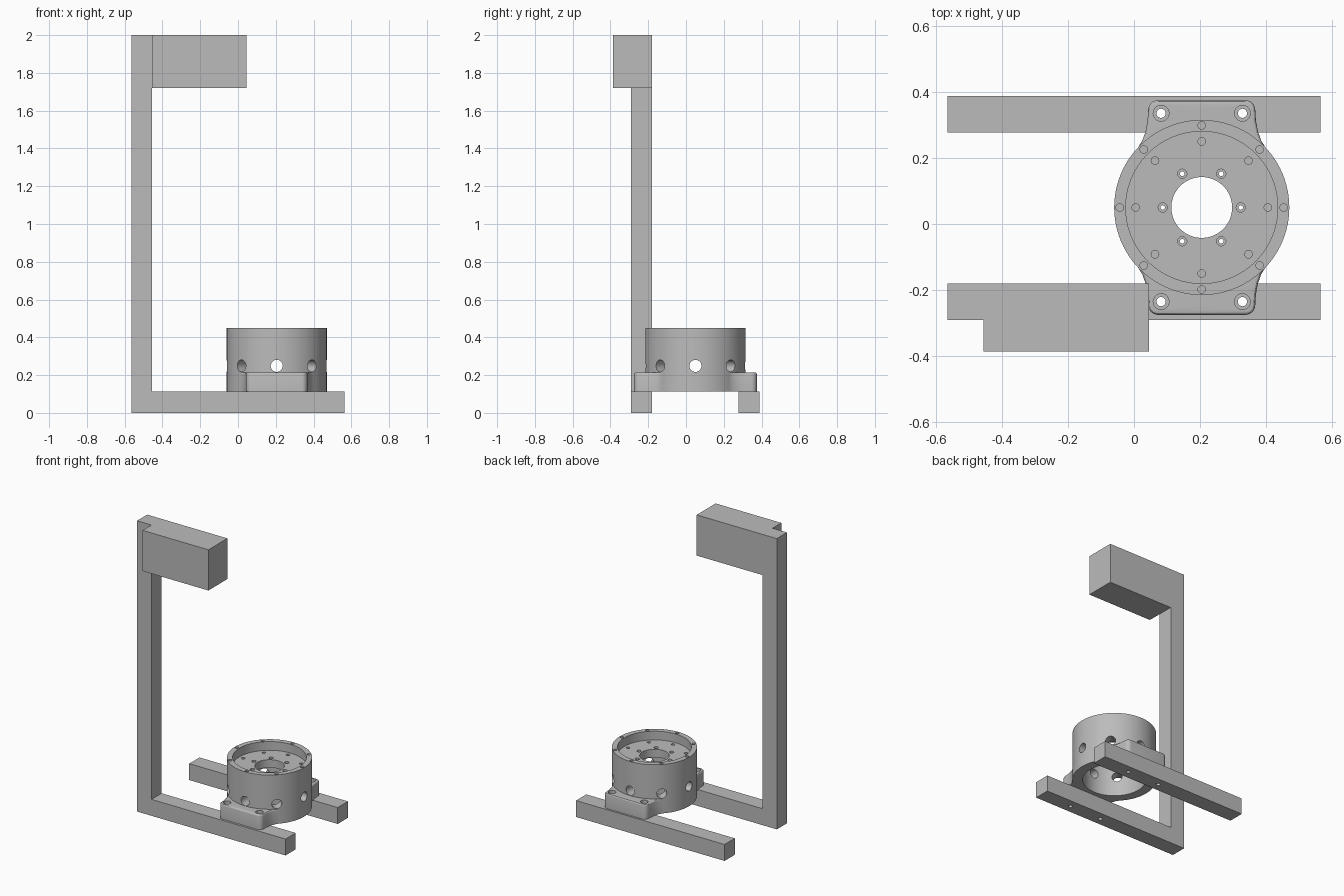
import bpy, bmesh, math
from mathutils import Matrix, Vector

cube = bpy.data.objects.get("Cube")
if cube:
    bpy.data.objects.remove(cube, do_unlink=True)

grey = bpy.data.materials.new("plain_grey")
grey.use_nodes = True
colour = (0.5, 0.5, 0.5, 1)
grey.diffuse_color = colour
grey.node_tree.nodes["Principled BSDF"].inputs["Base Color"].default_value = colour

CX, CY = 0.205, 0.05      # housing axis
BASE, TOP = 0.113, 0.45   # housing bottom and top
BEAM = 0.113              # beam thickness


def to_object(name, bm):
    bmesh.ops.recalc_face_normals(bm, faces=bm.faces)
    mesh = bpy.data.meshes.new(name)
    bm.to_mesh(mesh)
    bm.free()
    mesh.materials.append(grey)
    ob = bpy.data.objects.new(name, mesh)
    bpy.context.collection.objects.link(ob)
    return ob


def prism(points, direction):
    bm = bmesh.new()
    face = bm.faces.new([bm.verts.new(p) for p in points])
    new = bmesh.ops.extrude_face_region(bm, geom=[face])["geom"]
    bmesh.ops.translate(bm, vec=direction,
                        verts=[v for v in new if isinstance(v, bmesh.types.BMVert)])
    return bm


def box(name, x0, x1, y0, y1, z0, z1):
    corners = [(x0, y0, z0), (x1, y0, z0), (x1, y1, z0), (x0, y1, z0)]
    return to_object(name, prism(corners, (0, 0, z1 - z0)))


def cylinders(name, spots, radius, z0, z1, sides=20):
    bm = bmesh.new()
    for x, y in spots:
        bmesh.ops.create_cone(bm, cap_ends=True, segments=sides, radius1=radius,
                              radius2=radius, depth=z1 - z0,
                              matrix=Matrix.Translation((x, y, (z0 + z1) / 2)))
    return to_object(name, bm)


def ring(count, radius):
    turns = [i * math.tau / count for i in range(count)]
    return [(CX + radius * math.cos(a), CY + radius * math.sin(a)) for a in turns]


def combine(target, other, operation="DIFFERENCE", keep=False):
    mod = target.modifiers.new("cut", "BOOLEAN")
    mod.operation = operation
    mod.solver = "EXACT"
    mod.object = other
    bpy.ops.object.select_all(action="DESELECT")
    bpy.context.view_layer.objects.active = target
    target.select_set(True)
    bpy.ops.object.modifier_apply(modifier=mod.name)
    if not keep:
        bpy.data.objects.remove(other, do_unlink=True)


# Frame: front beam, post and top arm in one profile
outline = [(-.565, 0), (.565, 0), (.565, BEAM), (-.455, BEAM),
           (-.455, 1.72), (.045, 1.72), (.045, 2), (-.565, 2)]
frame = to_object("frame", prism([(x, -.29, z) for x, z in outline], (0, .11, 0)))
combine(frame, box("head_block", -.455, .045, -.386, -.2, 1.72, 2), "UNION")

# Back beam
back_beam = box("back_beam", -.565, .565, .277, .388, 0, BEAM)

# Mounting flange: mirrored quarter outline with a softened top edge
quarter = [(.197, .175), (.18, .202), (.17, .23), (.164, .262)]
for i in range(7):
    a = i * math.pi / 12
    quarter.append((.132 + .03 * math.cos(a), .295 + .03 * math.sin(a)))
half = quarter + [(-x, y) for x, y in reversed(quarter)]
full = half + [(-x, -y) for x, y in half]
bm = prism([(CX + x, CY + y, BASE) for x, y in full], (0, 0, .102))
rim = [e for e in bm.edges if min(v.co.z for v in e.verts) > BASE + .05]
bmesh.ops.bevel(bm, geom=rim, offset=.01, segments=3, profile=.5, affect="EDGES")
flange = to_object("flange", bm)

# Housing drum
housing = cylinders("bearing_housing", [(CX, CY)], .265, BASE, TOP, 96)
combine(housing, flange, "UNION")
combine(housing, cylinders("recess", [(CX, CY)], .23, .39, .6, 96))
combine(housing, cylinders("cavity", [(CX, CY)], .2, 0, .335, 96))
combine(housing, cylinders("bore", [(CX, CY)], .092, 0, .6, 64))

# Side ports around the drum
bm = bmesh.new()
for i in range(8):
    turn = Matrix.Rotation(i * math.tau / 8, 4, "Z")
    place = Matrix.Translation((CX, CY, .249)) @ turn @ Matrix.Translation((.25, 0, 0))
    bmesh.ops.create_cone(bm, cap_ends=True, segments=28, radius1=.032, radius2=.032,
                          depth=.18, matrix=place @ Matrix.Rotation(math.pi / 2, 4, "Y"))
combine(housing, to_object("side_ports", bm))

# Small screw holes in the rim and the recessed plate
combine(housing, cylinders("rim_holes", ring(8, .248), .0115, .42, .5, 16))
combine(housing, cylinders("plate_holes", ring(8, .2), .0115, .365, .5, 16))
combine(housing, cylinders("counterbores", ring(6, .118), .014, .37, .5, 16))
combine(housing, cylinders("screw_holes", ring(6, .118), .007, .3, .5, 12))

# Flange bolts: counterbores, then holes through housing and beams
bolts = [(CX + sx * .123, CY + sy * .285) for sx in (-1, 1) for sy in (-1, 1)]
combine(housing, cylinders("bolt_counterbores", bolts, .024, .19, .3))
drill = cylinders("bolt_drill", bolts, .014, -.1, .3)
combine(housing, drill, keep=True)
combine(frame, drill, keep=True)
combine(back_beam, drill)

# Smooth round surfaces, keep hard edges
for ob in (frame, back_beam, housing):
    bpy.ops.object.select_all(action="DESELECT")
    bpy.context.view_layer.objects.active = ob
    ob.select_set(True)
    bpy.ops.object.shade_smooth_by_angle(angle=math.radians(30))
